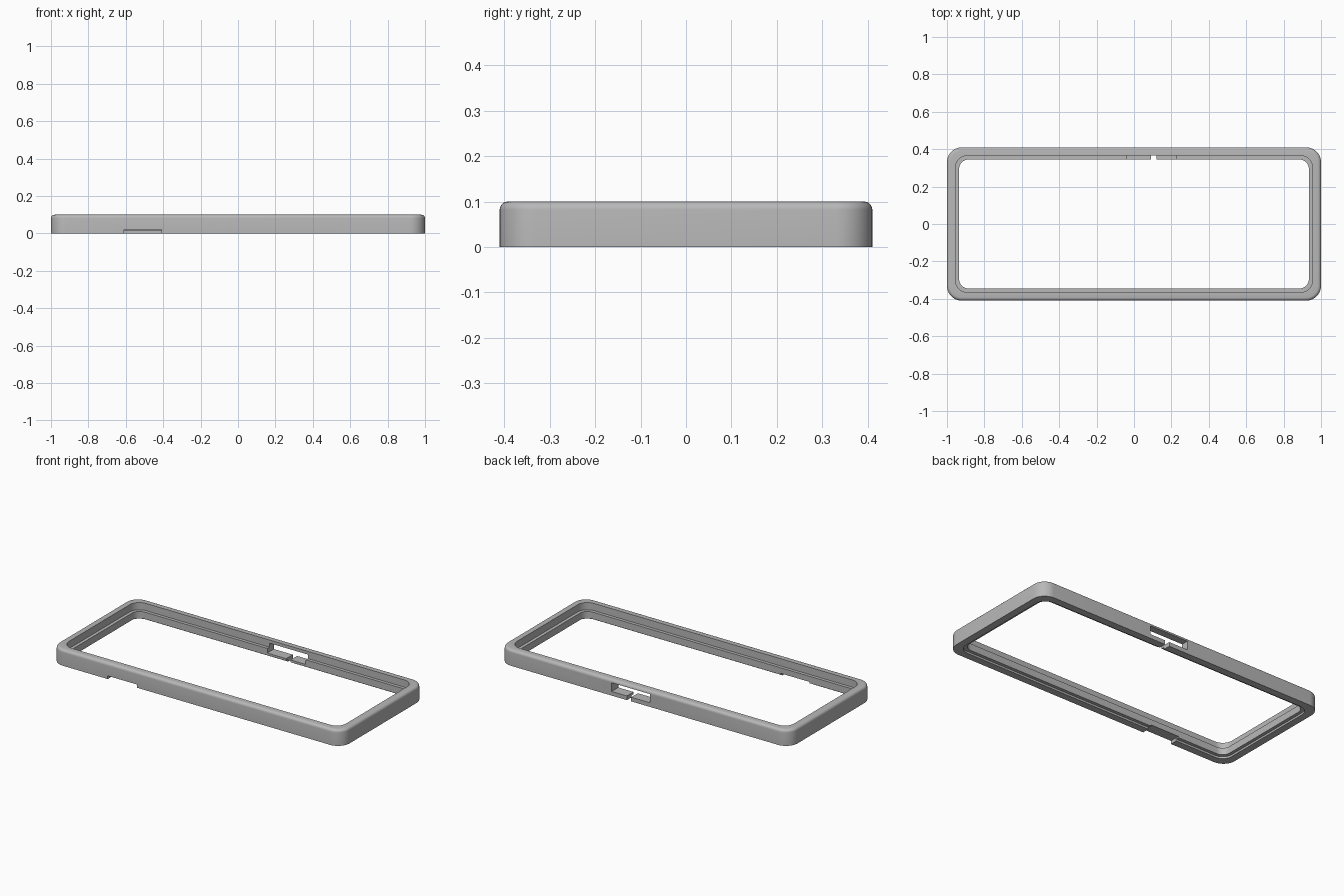
import bpy, bmesh, math

cube = bpy.data.objects.get("Cube")
if cube:
    bpy.data.objects.remove(cube, do_unlink=True)

grey = bpy.data.materials.new("plain grey")
grey.use_nodes = True
grey.diffuse_color = (0.48, 0.48, 0.48, 1)
grey.node_tree.nodes["Principled BSDF"].inputs["Base Color"].default_value = (0.48, 0.48, 0.48, 1)

HALF_X, HALF_Y, HEIGHT, STEPS = 1.0, 0.41, 0.1, 10


def rounded_loop(bm, inset, radius, z):
    """Ring of vertices round a rounded rectangle, inset from the outside."""
    cx, cy = HALF_X - inset - radius, HALF_Y - inset - radius
    ring = []
    for quarter, (sx, sy) in enumerate([(1, 1), (-1, 1), (-1, -1), (1, -1)]):
        for i in range(STEPS + 1):
            a = (quarter + i / STEPS) * math.pi / 2
            ring.append(bm.verts.new((sx * cx + radius * math.cos(a),
                                      sy * cy + radius * math.sin(a), z)))
    return ring


# Cross-section of the frame: inset, corner radius, height
FILLET = 0.018
section = [(0, 0.08, 0)]
for k in range(6):
    a = k / 5 * math.pi / 2
    d = FILLET * (1 - math.cos(a))
    section.append((d, 0.08 - d, HEIGHT - FILLET + FILLET * math.sin(a)))
section += [(0.045, 0.065, HEIGHT), (0.045, 0.065, 0.055),   # upper opening
            (0.065, 0.05, 0.055), (0.065, 0.05, 0.012),      # inner lip
            (0.045, 0.065, 0.012), (0.045, 0.065, 0)]        # bottom recess

bm = bmesh.new()
rings = [rounded_loop(bm, *p) for p in section]
for a, b in zip(rings, rings[1:] + rings[:1]):
    for i in range(len(a)):
        j = (i + 1) % len(a)
        bm.faces.new((a[i], a[j], b[j], b[i]))
bmesh.ops.recalc_face_normals(bm, faces=bm.faces)
mesh = bpy.data.meshes.new("frame")
bm.to_mesh(mesh)
bm.free()
mesh.materials.append(grey)
frame = bpy.data.objects.new("frame", mesh)
bpy.context.collection.objects.link(frame)
bpy.context.view_layer.objects.active = frame
frame.select_set(True)


def cut(name, x, y, z):
    """Cut a box, given as ranges, out of the frame."""
    bpy.ops.mesh.primitive_cube_add(size=1, location=[sum(r) / 2 for r in (x, y, z)])
    box = bpy.context.object
    box.name = name
    box.scale = [r[1] - r[0] for r in (x, y, z)]
    box.hide_render = True
    box.data.materials.append(grey)
    bpy.ops.object.select_all(action='DESELECT')
    frame.select_set(True)
    bpy.context.view_layer.objects.active = frame
    mod = frame.modifiers.new(name, 'BOOLEAN')
    mod.operation, mod.solver, mod.object = 'DIFFERENCE', 'EXACT', box
    bpy.ops.object.modifier_apply(modifier=name)
    bpy.data.objects.remove(box, do_unlink=True)


# Port window and narrow slot at the back, notch under the front
cut("port_window", (-0.04, 0.225), (0.3, 0.5), (0.026, 0.08))
cut("port_slot", (0.09, 0.12), (0.3, 0.5), (-0.05, 0.05))
cut("front_notch", (-0.61, -0.41), (-0.5, -0.3), (-0.05, 0.02))

bpy.ops.object.shade_smooth_by_angle(angle=math.radians(30))
